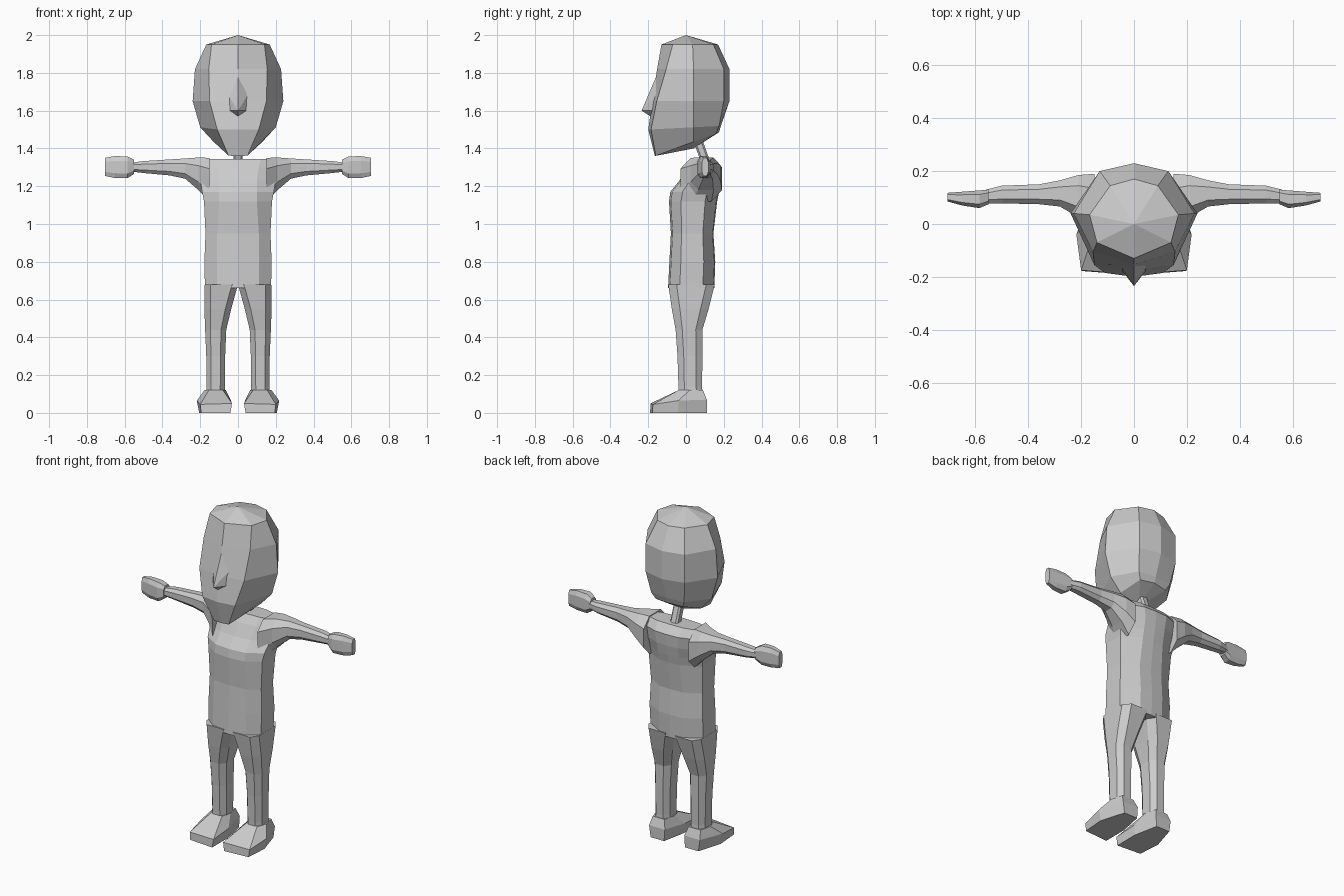
import bpy
import bmesh
from mathutils import Vector

cube = bpy.data.objects.get("Cube")
if cube:
    bpy.data.objects.remove(cube, do_unlink=True)

grey = bpy.data.materials.new("plain_grey")
grey.use_nodes = True
grey.diffuse_color = (.6, .6, .6, 1)
grey.node_tree.nodes["Principled BSDF"].inputs["Base Color"].default_value = (.6, .6, .6, 1)


def finish(name, bm, mirrored=False):
    """Turn a bmesh into a flat shaded object, optionally mirrored in x."""
    bmesh.ops.recalc_face_normals(bm, faces=bm.faces)
    mesh = bpy.data.meshes.new(name)
    bm.to_mesh(mesh)
    bm.free()
    mesh.materials.append(grey)
    obj = bpy.data.objects.new(name, mesh)
    bpy.context.collection.objects.link(obj)
    if mirrored:
        mod = obj.modifiers.new("mirror", 'MIRROR')
        mod.use_axis[0] = True
        mod.use_mirror_merge = False
    return obj


def loft(name, rings, mirrored=False, start_tip=None, end_tip=None):
    """Skin a list of rings; close each end with a flat cap or a fan to a tip."""
    bm = bmesh.new()
    loops = [[bm.verts.new(point) for point in ring] for ring in rings]
    for low, high in zip(loops, loops[1:]):
        for i in range(len(low)):
            bm.faces.new((low[i - 1], low[i], high[i], high[i - 1]))
    for loop, tip in ((loops[0], start_tip), (loops[-1], end_tip)):
        if tip is None:
            bm.faces.new(loop)
        else:
            top = bm.verts.new(tip)
            for i in range(len(loop)):
                bm.faces.new((loop[i - 1], loop[i], top))
    return finish(name, bm, mirrored)


def symmetric_ring(z, front, sides, back, tilt=0):
    """Closed ring from a front point, points of one side and a back point."""
    points = [(0, front), *sides, (0, back)] + [(-x, y) for x, y in reversed(sides)]
    return [Vector((x, y, z + tilt * (y - front))) for x, y in points]


def cut_box(a, b, c, d, cut):
    """Eight sided section: a rectangle a..b by c..d with cut corners."""
    u, v = cut * (b - a), cut * (d - c)
    return [(a + u, c), (b - u, c), (b, c + v), (b, d - v),
            (b - u, d), (a + u, d), (a, d - v), (a, c + v)]


# Head: five rings, slanted jaw, pointed crown
loft("head", [
    symmetric_ring(1.36, -.165, [(.05, -.16), (.13, .04), (.09, .16)], .175, tilt=.37),
    symmetric_ring(1.5, -.2, [(.11, -.185), (.2, .04), (.11, .175)], .185, tilt=.05),
    symmetric_ring(1.65, -.178, [(.15, -.155), (.24, .04), (.13, .2)], .23),
    symmetric_ring(1.82, -.153, [(.155, -.105), (.228, .04), (.13, .2)], .23),
    symmetric_ring(1.95, -.13, [(.14, -.07), (.168, .035), (.09, .145)], .17),
], start_tip=(0, .04, 1.4), end_tip=(0, 0, 2))

# Nose: small wedge with a pointed underside
bm = bmesh.new()
for point in [(0, -.235, 1.6), (.05, -.17, 1.6), (-.05, -.17, 1.6),
              (.05, -.16, 1.68), (-.05, -.16, 1.68), (0, -.15, 1.8), (0, -.18, 1.565)]:
    bm.verts.new(point)
bmesh.ops.convex_hull(bm, input=bm.verts)
finish("nose", bm)

# Neck: thin post leaning back into the shoulders
loft("neck", [
    [(x, y + lean, z) for x, y in cut_box(-.025, .025, -.025, .025, .2)]
    for z, lean in ((1.27, .125), (1.45, .06))
])

# Torso: front, back, half width and front panel width at each height
torso = []
for z, front, back, wide, panel in [
    (.66, -.095, .15, .175, .11), (.8, -.088, .155, .178, .11),
    (.95, -.08, .145, .172, .11), (1.12, -.09, .165, .18, .1),
    (1.17, -.083, .175, .19, .1), (1.23, -.035, .185, .2, .1),
    (1.3, .005, .19, .2, .11), (1.345, .04, .15, .19, .12),
]:
    depth = back - front
    sides = [(panel, front + .04 * depth), (wide, front + .25 * depth),
             (wide, back - .25 * depth), (panel * .7, back - .02 * depth)]
    torso.append(symmetric_ring(z, front, sides, back))
loft("torso", torso)

# Legs: inner and outer x, front and back y down to the ankle
loft("legs", [
    [(x, y, z) for x, y in cut_box(*box, cut)]
    for z, box, cut in [
        (.68, (0, .176, -.094, .152), .18), (.55, (.036, .178, -.075, .12), .22),
        (.44, (.062, .174, -.055, .087), .25), (.3, (.068, .168, -.045, .087), .25),
        (.14, (.07, .166, -.04, .085), .25), (.06, (.07, .17, -.04, .09), .25),
    ]
], mirrored=True)

# Feet: wide sole, low toe and a sloping instep up to the ankle
sole = [(.07, .11), (.16, .11), (.205, -.04), (.195, -.178), (.04, -.19), (.04, -.04)]
rim = [(.065, .11, .07), (.17, .11, .07), (.218, -.04, .065),
       (.2, -.175, .045), (.032, -.188, .05), (.035, -.04, .06)]
ankle = [(.08, .09), (.16, .09), (.178, .02), (.155, -.04), (.08, -.04), (.064, .02)]
loft("feet", [[(x, y, 0) for x, y in sole], rim, [(x, y, .12) for x, y in ankle]],
     mirrored=True)

# Arms: shoulder to wrist, as front, back, bottom and top at each x
loft("arms", [
    [(x, y, z) for y, z in cut_box(*box, .25)]
    for x, box in [
        (.15, (-.03, .19, 1.12, 1.35)), (.21, (.025, .185, 1.18, 1.352)),
        (.28, (.066, .165, 1.24, 1.347)), (.36, (.075, .15, 1.257, 1.342)),
        (.5, (.078, .145, 1.27, 1.333)), (.56, (.078, .13, 1.277, 1.325)),
    ]
], mirrored=True)

# Hands: simple mitts
loft("hands", [
    [(x, y, z) for y, z in cut_box(*box, .22)]
    for x, box in [
        (.55, (.075, .13, 1.265, 1.34)), (.585, (.06, .127, 1.243, 1.357)),
        (.65, (.07, .122, 1.243, 1.36)), (.705, (.085, .118, 1.255, 1.35)),
    ]
], mirrored=True)
